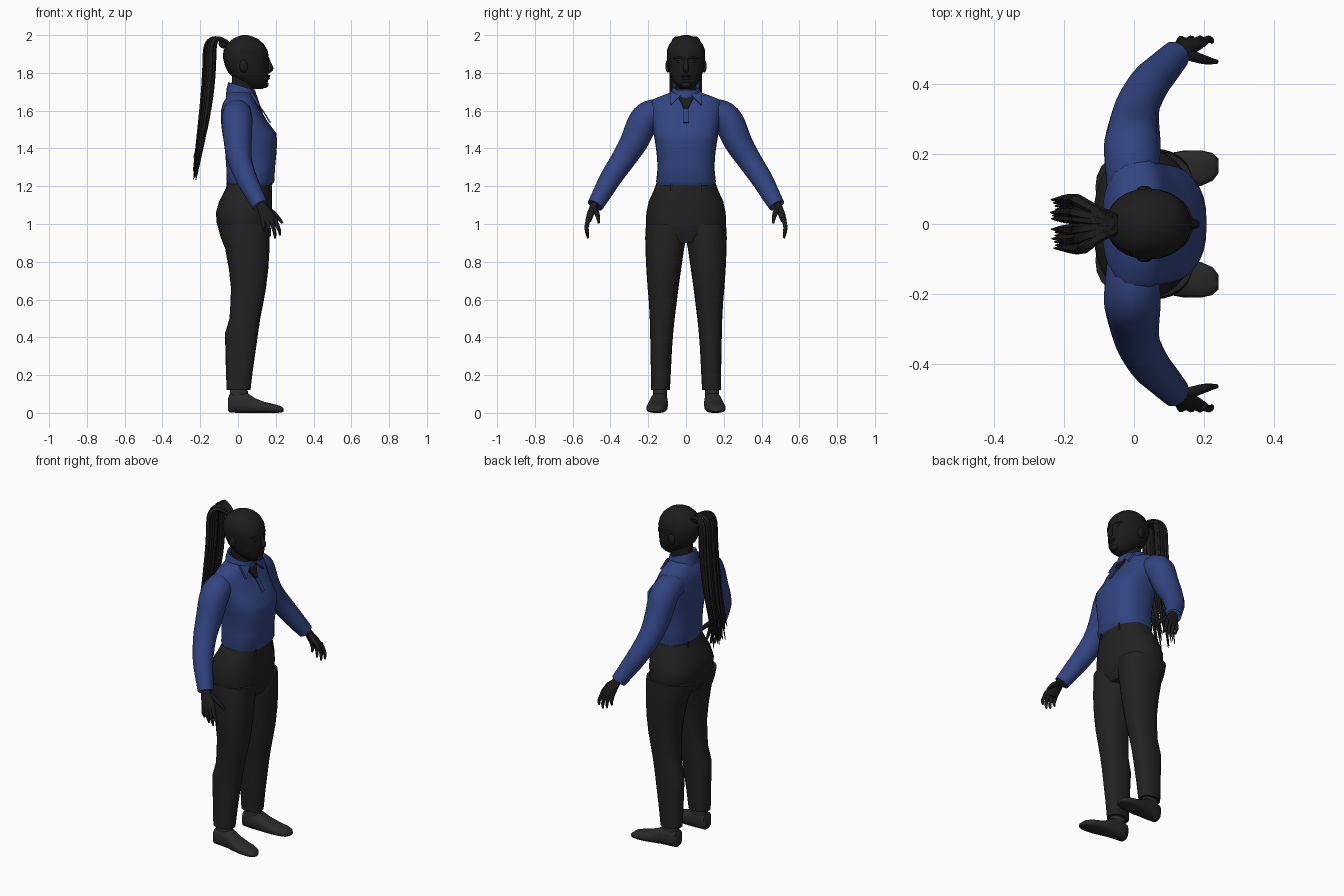
import bpy, bmesh, math, random
from mathutils import Vector

if "Cube" in bpy.data.objects:
    bpy.data.objects.remove(bpy.data.objects["Cube"])
random.seed(4)


def material(name, r, g, b):
    m = bpy.data.materials.new(name)
    m.use_nodes = True
    m.diffuse_color = (r, g, b, 1)
    m.node_tree.nodes["Principled BSDF"].inputs["Base Color"].default_value = (r, g, b, 1)
    return m


SHIRT = material("blue shirt", .032, .058, .22)
PANTS = material("charcoal trousers", .016, .016, .016)
SHOE = material("dark grey shoes", .024, .024, .024)
SKIN = material("dark skin", .011, .011, .011)
HAIR = material("black hair", .0125, .0125, .0125)


def smooth(ob, angle=50):
    bpy.ops.object.select_all(action='DESELECT')
    ob.select_set(True)
    bpy.context.view_layer.objects.active = ob
    bpy.ops.object.shade_smooth_by_angle(angle=math.radians(angle))


def finish(name, bm, mat):
    bmesh.ops.recalc_face_normals(bm, faces=bm.faces)
    me = bpy.data.meshes.new(name)
    bm.to_mesh(me)
    bm.free()
    me.materials.append(mat)
    ob = bpy.data.objects.new(name, me)
    bpy.context.collection.objects.link(ob)
    smooth(ob)
    return ob


def loft(name, rings, mat, side=1, along='Z', power=2.3, n=24, caps=True, shear=0):
    """Skin rounded sections (position, a0, a1, b0, b1) stacked along Z or X."""
    bm = bmesh.new()
    loops = []
    for t, a0, a1, b0, b1 in rings:
        loop = []
        for i in range(n):
            c, s = math.cos(math.tau * i / n), math.sin(math.tau * i / n)
            a = (a0 + a1) / 2 + (a1 - a0) / 2 * math.copysign(abs(c) ** (2 / power), c)
            b = (b0 + b1) / 2 + (b1 - b0) / 2 * math.copysign(abs(s) ** (2 / power), s)
            co = (a, b * side, t - shear * a) if along == 'Z' else (t, a * side, b)
            loop.append(bm.verts.new(co))
        loops.append(loop)
    for lo, hi in zip(loops, loops[1:]):
        for i in range(n):
            j = (i + 1) % n
            bm.faces.new((lo[i], lo[j], hi[j], hi[i]))
    if caps:
        bm.faces.new(loops[0])
        bm.faces.new(loops[-1])
    return finish(name, bm, mat)


def tube(name, points, mat, side=1, res=3):
    """Tapered round tube through (x, y, z, radius) control points."""
    cu = bpy.data.curves.new(name, 'CURVE')
    cu.dimensions = '3D'
    cu.bevel_depth = 1
    cu.bevel_resolution = res
    cu.use_fill_caps = True
    sp = cu.splines.new('NURBS')
    sp.points.add(len(points) - 1)
    for p, (x, y, z, r) in zip(sp.points, points):
        p.co = (x, y * side, z, 1)
        p.radius = r
    sp.order_u = 3
    sp.use_endpoint_u = True
    sp.resolution_u = 4
    cu.materials.append(mat)
    ob = bpy.data.objects.new(name, cu)
    bpy.context.collection.objects.link(ob)
    bpy.ops.object.select_all(action='DESELECT')
    ob.select_set(True)
    bpy.context.view_layer.objects.active = ob
    bpy.ops.object.convert(target='MESH')
    smooth(bpy.context.object)
    return bpy.context.object


def ball(name, loc, size, mat):
    bm = bmesh.new()
    bmesh.ops.create_uvsphere(bm, u_segments=12, v_segments=8, radius=1)
    for v in bm.verts:
        v.co = Vector(loc) + Vector(a * b for a, b in zip(v.co, size))
    return finish(name, bm, mat)


def plate(name, outline, offset, mat):
    """Extrude a flat outline by an offset vector."""
    bm = bmesh.new()
    face = bm.faces.new([bm.verts.new(p) for p in outline])
    new = bmesh.ops.extrude_face_region(bm, geom=[face])["geom"]
    bmesh.ops.translate(bm, vec=offset, verts=[v for v in new if isinstance(v, bmesh.types.BMVert)])
    return finish(name, bm, mat)


def sym(t, x0, x1, w):
    return (t, x0, x1, -w, w)


# Head, with the scalp coloured as hair
head = loft("head", [sym(1.715, .06, .13, .03), sym(1.735, .03, .153, .052),
                     sym(1.76, -.01, .16, .074), sym(1.80, -.05, .163, .088),
                     sym(1.84, -.07, .163, .096), sym(1.88, -.08, .163, .101),
                     sym(1.92, -.077, .157, .101), sym(1.955, -.058, .135, .087),
                     sym(1.98, -.028, .105, .063), sym(1.995, .005, .07, .033),
                     sym(2.0, .025, .05, .012)], SKIN, power=2.1)
head.data.materials.append(HAIR)
for p in head.data.polygons:
    if p.center.z > 1.93 or (p.center.x < .02 and p.center.z > 1.79):
        p.material_index = 1
loft("neck", [sym(1.58, -.05, .085, .06), sym(1.66, -.045, .085, .056),
              sym(1.72, -.035, .085, .055), sym(1.80, -.03, .09, .058)], SKIN)

# Face
tube("nose", [(.155, 0, 1.875, .01), (.17, 0, 1.84, .012), (.178, 0, 1.818, .014),
              (.16, 0, 1.808, .012)], SKIN)
ball("upper_lip", (.158, 0, 1.783, ), (.014, .026, .007), SKIN)
ball("lower_lip", (.156, 0, 1.771), (.014, .022, .008), SKIN)
ball("chin", (.142, 0, 1.738), (.02, .028, .018), SKIN)
for s, label in ((1, "left"), (-1, "right")):
    ball(label + "_eye", (.144, s * .038, 1.86), (.012, .017, .009), SKIN)
    tube(label + "_brow", [(.16, .015, 1.878, .006), (.156, .04, 1.885, .006),
                           (.135, .065, 1.876, .004)], HAIR, s)
    ball(label + "_ear", (.03, s * .097, 1.835), (.022, .012, .034), SKIN)

# Ponytail: band and two bundles of tapering locks
ball("hair_band", (-.075, 0, 1.955), (.028, .032, .026), HAIR)
for s, label in ((1, "left"), (-1, "right")):
    for i in range(7):
        y = .015 + .009 * i
        dx, dz = random.uniform(-.022, .022), random.uniform(0, .14)
        tube(f"{label}_lock_{i + 1}", [
            (-.05, y * .3, 1.955, .010), (-.10, y * .5, 1.99, .015),
            (-.15 + dx, y, 1.965, .018), (-.152 + dx, y, 1.82, .018),
            (-.165 + dx, y * 1.05, 1.66, .016), (-.20 + dx * .7, y, 1.42, .011),
            (-.23 + dx * .4, y, 1.22 + dz, .002)], HAIR, s, 1)

# Shirt
loft("shirt_body", [sym(1.20, -.05, .175, .150), sym(1.225, -.06, .192, .158),
                    sym(1.30, -.062, .196, .150), sym(1.38, -.068, .204, .156),
                    sym(1.44, -.076, .207, .165), sym(1.48, -.083, .203, .172),
                    sym(1.54, -.09, .158, .178), sym(1.60, -.09, .122, .185),
                    sym(1.64, -.08, .098, .188), sym(1.662, -.066, .086, .170),
                    sym(1.685, -.055, .078, .112), sym(1.70, -.05, .07, .07)], SHIRT, power=2.5, n=32)
loft("collar", [sym(1.655, -.065, .095, .088), sym(1.70, -.06, .098, .080),
                sym(1.735, -.052, .092, .070), sym(1.725, -.042, .085, .060),
                sym(1.66, -.042, .085, .062)], SHIRT, caps=False, shear=.3)
plate("open_neck", [(.094, -.042, 1.675), (.094, .042, 1.675), (.136, 0, 1.592)], (-.05, 0, -.02), SKIN)
plate("button_placket", [(.124, -.012, 1.605), (.124, .012, 1.605),
                         (.168, .012, 1.535), (.168, -.012, 1.535)], (.006, 0, .004), SHIRT)

# Trousers
loft("trouser_hips", [sym(.90, -.06, .14, .12), sym(.95, -.09, .165, .19),
                      sym(1.00, -.112, .173, .213), sym(1.06, -.117, .178, .210),
                      sym(1.12, -.10, .18, .197), sym(1.18, -.068, .18, .170),
                      sym(1.215, -.055, .178, .157)], PANTS, n=32)

for s, label in ((1, "left"), (-1, "right")):
    # Sleeve and cuff
    tube(label + "_sleeve", [(-.005, .09, 1.59, .07), (-.005, .165, 1.59, .078),
                             (-.005, .225, 1.555, .082), (-.002, .27, 1.44, .075),
                             (.005, .33, 1.345, .064), (.045, .405, 1.235, .057),
                             (.085, .445, 1.16, .05), (.118, .481, 1.098, .043)], SHIRT, s, 4)
    plate(label + "_collar_point", [(.088, s * .03, 1.678), (.06, s * .085, 1.70),
                                    (.105, s * .083, 1.625)], (.012, 0, .004), SHIRT)
    # Hand
    loft(label + "_palm", [(1.13, .085, .14, .45, .495), (1.09, .10, .16, .47, .512),
                           (1.06, .108, .188, .483, .524), (1.025, .118, .206, .497, .532),
                           (1.01, .125, .202, .503, .530)], SKIN, s, n=14)
    for i, (x, tip, z) in enumerate(((.131, .137, .96), (.153, .168, .935),
                                     (.175, .196, .925), (.195, .222, .94))):
        tube(f"{label}_finger_{i + 1}", [(x, .516, 1.03, .013), ((x + tip) / 2, .528, .99, .011),
                                         (tip, .524, z + .02, .009), (tip, .518, z, .005)], SKIN, s, 2)
    tube(label + "_thumb", [(.145, .485, 1.085, .016), (.185, .472, 1.06, .015),
                            (.215, .464, 1.03, .011), (.236, .462, 1.005, .006)], SKIN, s, 2)
    # Trouser leg
    loft(label + "_trouser_leg", [
        (.12, -.06, .066, .085, .185), (.22, -.064, .078, .080, .186),
        (.34, -.067, .095, .074, .188), (.42, -.069, .106, .068, .190),
        (.50, -.045, .118, .060, .192), (.58, -.040, .134, .050, .196),
        (.66, -.037, .148, .040, .203), (.76, -.048, .160, .026, .210),
        (.87, -.068, .167, .010, .215), (.93, -.092, .168, -.002, .216),
        (1.0, -.110, .170, -.005, .212)], PANTS, s)
    # Shoe
    loft(label + "_shoe", [
        (-.054, .115, .165, .015, .07), (-.045, .102, .178, .002, .10),
        (0, .098, .183, 0, .112), (.05, .096, .190, 0, .105),
        (.09, .096, .200, 0, .078), (.14, .100, .209, 0, .058),
        (.19, .108, .210, 0, .047), (.225, .124, .202, .001, .037),
        (.241, .145, .185, .006, .024)], SHOE, s, along='X', power=2.6)
    loft(label + "_ankle", [(.06, -.045, .06, .100, .178), (.16, -.04, .045, .100, .172)], SHOE, s)
    # Belt loops
    for x, y in ((.168, .075), (-.052, .06)):
        plate(f"{label}_belt_loop_{'front' if x > 0 else 'back'}",
              [(x, s * y - .006, 1.175), (x, s * y + .006, 1.175),
               (x, s * y + .006, 1.222), (x, s * y - .006, 1.222)],
              (math.copysign(.009, x), 0, 0), PANTS)
